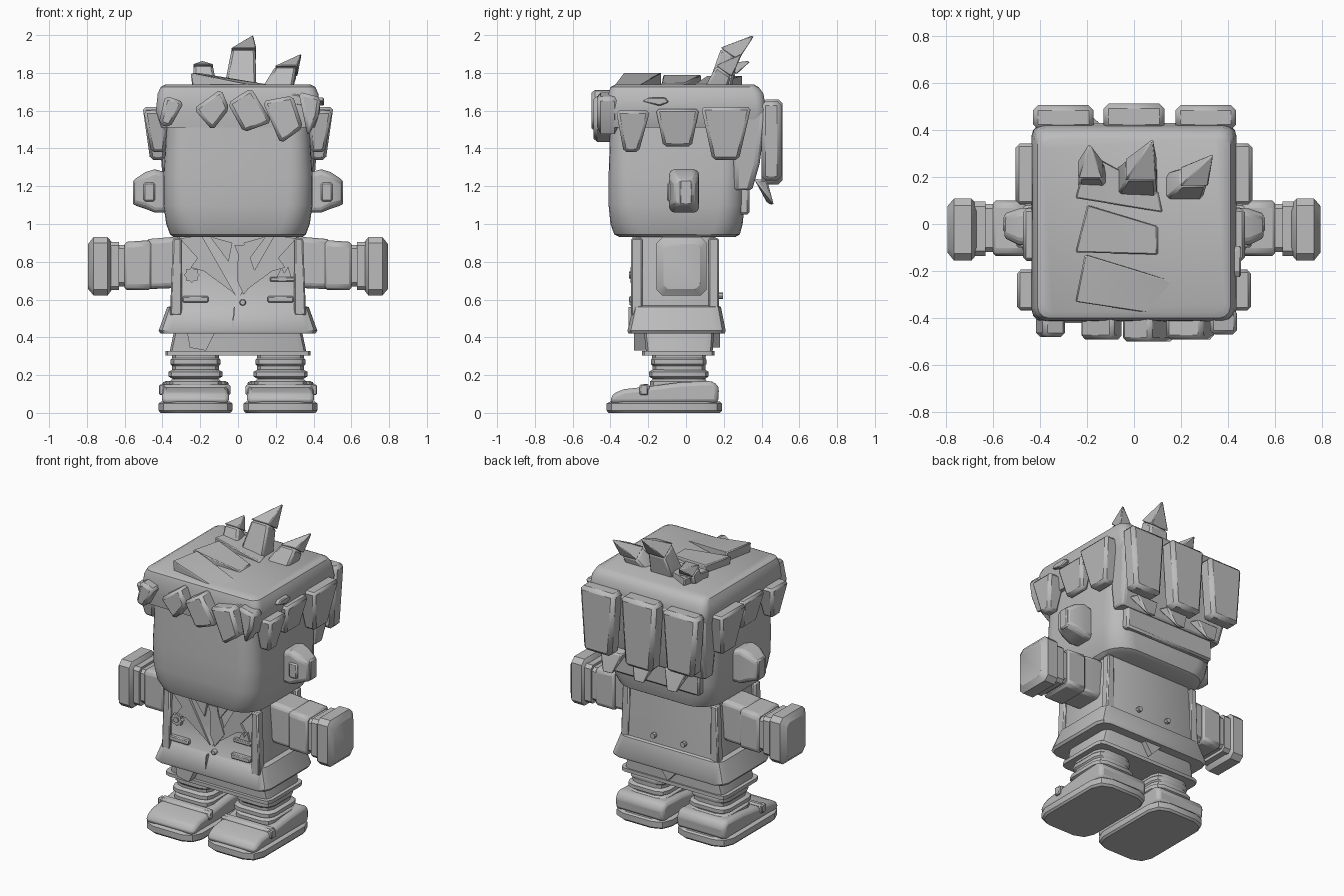
import bpy, bmesh, math
from mathutils import Vector

mat = bpy.data.materials.new("plain_grey")
mat.diffuse_color = (0.5, 0.5, 0.5, 1)


def finish(name, bm, bevel=0.0, segs=1):
    bmesh.ops.recalc_face_normals(bm, faces=bm.faces[:])
    me = bpy.data.meshes.new(name)
    bm.to_mesh(me)
    bm.free()
    me.materials.append(mat)
    ob = bpy.data.objects.new(name, me)
    bpy.context.collection.objects.link(ob)
    if bevel:
        m = ob.modifiers.new("bevel", "BEVEL")
        m.width, m.segments, m.limit_method = bevel, segs, 'ANGLE'
        m.angle_limit = math.radians(35)
    bpy.ops.object.select_all(action='DESELECT')
    ob.select_set(True)
    bpy.context.view_layer.objects.active = ob
    bpy.ops.object.shade_smooth_by_angle(angle=math.radians(32))
    return ob


def orient(axis, a, b, t):
    """Place section coordinates (a, b) at distance t along an axis."""
    return {'x': (t, a, b), 'y': (a, t, b), 'z': (a, b, t)}[axis]


def loft(name, rings, axis='z', n=1, bevel=0.0):
    """Stack of rounded rectangles: (t, a0, a1, b0, b1, corner radius)."""
    bm = bmesh.new()
    loops = []
    for t, a0, a1, b0, b1, r in rings:
        loop = []
        corners = ((a1 - r, b1 - r), (a0 + r, b1 - r), (a0 + r, b0 + r), (a1 - r, b0 + r))
        for q, (ca, cb) in enumerate(corners):
            for i in range(n + 1):
                w = (q + i / n) * math.pi / 2
                loop.append(bm.verts.new(orient(axis, ca + r * math.cos(w), cb + r * math.sin(w), t)))
        loops.append(loop)
    for A, B in zip(loops, loops[1:]):
        for i in range(len(A)):
            j = (i + 1) % len(A)
            bm.faces.new((A[i], A[j], B[j], B[i]))
    bm.faces.new(loops[0])
    bm.faces.new(loops[-1])
    return finish(name, bm, bevel)


def prism(name, pts, t0, t1, axis='y', bevel=0.0, segs=1):
    """Outline extruded from t0 to t1."""
    bm = bmesh.new()
    A, B = [[bm.verts.new(orient(axis, a, b, t)) for a, b in pts] for t in (t0, t1)]
    for i in range(len(A)):
        j = (i + 1) % len(A)
        bm.faces.new((A[i], A[j], B[j], B[i]))
    bm.faces.new(A)
    bm.faces.new(B)
    return finish(name, bm, bevel, segs)


def hull(name, pts, bevel=0.0):
    bm = bmesh.new()
    for p in pts:
        bm.verts.new(p)
    bmesh.ops.convex_hull(bm, input=bm.verts[:])
    bmesh.ops.dissolve_limit(bm, angle_limit=0.03, verts=bm.verts[:], edges=bm.edges[:])
    return finish(name, bm, bevel)


def rect(a0, a1, b0, b1):
    return [(a0, b0), (a1, b0), (a1, b1), (a0, b1)]


def disc(cx, cz, r, n=12, teeth=0.0):
    return [(cx + (r - teeth * (i % 2)) * math.cos(i * math.tau / n),
             cz + (r - teeth * (i % 2)) * math.sin(i * math.tau / n)) for i in range(n)]


# Head: bulging rounded block
loft("head", [(0.93, -.34, .34, -.35, .26, .15), (0.945, -.36, .36, -.38, .285, .15),
              (1.0, -.38, .38, -.40, .30, .14), (1.1, -.395, .395, -.41, .31, .13),
              (1.25, -.395, .395, -.41, .31, .12), (1.4, -.385, .385, -.405, .31, .11),
              (1.6, -.375, .375, -.40, .31, .1)], n=6)

# Hair cap, back mass and nape
loft("hair_cap", [(1.51, -.405, .405, -.41, .40, .05), (1.60, -.435, .435, -.415, .425, .05),
                  (1.69, -.425, .425, -.41, .41, .05), (1.725, -.41, .41, -.40, .385, .05),
                  (1.738, -.385, .385, -.375, .36, .04)], n=3)
loft("hair_back", [(1.18, -.385, .385, .25, .35, .02), (1.32, -.40, .40, .25, .39, .02),
                   (1.62, -.425, .425, .25, .43, .02)], bevel=.01)
prism("nape", rect(-.33, .33, 1.05, 1.25), .28, .335, bevel=.012)

# Back hair panels
for cx, zb, zt, y1 in ((-.30, 1.25, 1.65, .505), (0, 1.21, 1.66, .512), (.305, 1.23, 1.65, .505)):
    prism("back_panel", [(cx - .10, zb), (cx + .10, zb), (cx + .13, zt), (cx - .13, zt)],
          .40, y1, bevel=.022)
for cx in (-.22, .02, .25):
    hull("nape_tuft", [(cx - .09, .36, 1.24), (cx + .09, .36, 1.24), (cx - .08, .43, 1.23),
                       (cx + .08, .43, 1.23), (cx - .03, .46, 1.10), (cx + .04, .465, 1.10),
                       (cx, .43, 1.11)], bevel=.008)

# Side tufts, both sides: top y range, bottom y range, bottom z, top z, thickness
for s in (-1, 1):
    for y0, y1, b0, b1, zb, zt, xo in ((-.37, -.19, -.33, -.25, 1.38, 1.60, .50),
                                       (-.16, .07, -.12, .03, 1.41, 1.61, .475),
                                       (.08, .345, .14, .28, 1.34, 1.62, .505)):
        hull("side_tuft", [(s * x, y, z) for x, y, z in
                           [(.37, y0, zt), (.37, y1, zt), (xo, y0, zt), (xo, y1, zt),
                            (.385, b0, zb), (.385, b1, zb), (xo - .04, b0, zb), (xo - .04, b1, zb)]],
             bevel=.016)
prism("side_lock", [(-.23, 1.65), (-.20, 1.67), (-.11, 1.67), (-.09, 1.645), (-.14, 1.625)],
      .40, .455, 'x', bevel=.006)

# Fringe tufts
for pts, y0 in (([(-.42, 1.53), (-.385, 1.68), (-.285, 1.645), (-.36, 1.51)], -.48),
                ([(-.235, 1.61), (-.09, 1.715), (-.045, 1.61), (-.135, 1.495)], -.49),
                ([(-.055, 1.64), (.07, 1.72), (.18, 1.54), (.03, 1.485)], -.50),
                ([(.13, 1.65), (.29, 1.68), (.345, 1.51), (.225, 1.425)], -.49),
                ([(.32, 1.70), (.44, 1.67), (.425, 1.57), (.37, 1.46)], -.47)):
    prism("fringe_tuft", pts, y0, -.36, bevel=.018)

# Sloping slabs combed over the crown
for quad, z1 in (([(-.25, -.33), (-.21, -.13), (.15, -.24), (.41, -.43)], (1.80, 1.80, 1.74, 1.665)),
                 ([(-.25, -.12), (-.20, .08), (.10, -.01), (.10, -.13)], (1.79, 1.79, 1.745, 1.745)),
                 ([(-.25, .11), (-.20, .30), (.10, .14), (.12, .05)], (1.785, 1.785, 1.745, 1.745))):
    hull("crown_slab", [(x, y, z) for (x, y), z in zip(quad, z1)] +
         [(x + .01, y, min(z - .05, 1.70)) for (x, y), z in zip(quad, z1)], bevel=.006)


# Crown spikes: square stem, then a swept-back point
def spike(c0, w0, c1, w1, tip):
    c0, c1, tip = Vector(c0), Vector(c1), Vector(tip)
    sq = ((-1, -1), (1, -1), (1, 1), (-1, 1))
    base = [c0 + Vector((a * w0, b * w0 * .75, 0)) for a, b in sq]
    mid = [c1 + Vector((a * w1, b * w1 * .7, -b * w1 * .5)) for a, b in sq]
    hull("spike_stem", base + mid, bevel=.012)
    hull("spike_point", [c1 + (m - c1) * 1.08 for m in mid] + [tip], bevel=.005)


spike((-.17, .18, 1.70), .065, (-.185, .23, 1.82), .05, (-.19, .345, 1.865))
spike((.01, .17, 1.70), .088, (.03, .23, 1.90), .062, (.08, .365, 2.003))
spike((.20, .15, 1.70), .085, (.255, .20, 1.81), .055, (.338, .30, 1.905))

for s in (-1, 1):
    # Ears
    loft("ear", [(s * .37, -.08, .07, 1.06, 1.27, .02), (s * .44, -.09, .07, 1.06, 1.29, .02),
                 (s * .49, -.09, .065, 1.08, 1.275, .025), (s * .55, -.06, .045, 1.10, 1.235, .02)],
         'x', bevel=.008)
    prism("ear_inner", rect(-.035, .035, 1.10, 1.235), s * .52, s * .556, 'x', bevel=.008)
    prism("ear_front", rect(min(s * .44, s * .50), max(s * .44, s * .50), 1.12, 1.22),
          -.10, -.05, bevel=.008)

    # Arms: sleeve, cuffs and hand
    loft("sleeve", [(s * .28, -.12, .08, .67, .93, .02), (s * .36, -.125, .085, .66, .93, .02),
                    (s * .48, -.12, .08, .655, .92, .02)], 'x', bevel=.008)
    loft("forearm", [(s * .46, -.135, .10, .65, .915, .02), (s * .60, -.135, .10, .65, .905, .02)],
         'x', bevel=.012)
    loft("cuff", [(s * .59, -.12, .085, .67, .89, .02), (s * .65, -.12, .085, .67, .89, .02)], 'x')
    loft("wrist", [(s * .63, -.135, .095, .65, .905, .02), (s * .68, -.135, .095, .65, .905, .02)], 'x')
    loft("hand", [(s * .665, -.125, .08, .655, .90, .03), (s * .69, -.155, .108, .622, .93, .03),
                  (s * .765, -.155, .108, .622, .93, .03), (s * .793, -.12, .075, .655, .895, .025)], 'x')

    # Jacket corner strips and pockets
    for y0, y1 in ((-.29, -.23), (.12, .175)):
        prism("jacket_strip", [(s * .295, .515), (s * .36, .515), (s * .345, .925), (s * .30, .925)],
              y0, y1, bevel=.008)
    cx = s * .225
    prism("pocket", rect(cx - .07, cx + .07, .585, .618), -.302, -.25, bevel=.006)
    prism("back_button", disc(s * .11, .62, .017, 8), .15, .195)

    # Legs with rings
    loft("leg", [(.08, cx - .12, cx + .12, -.17, .10, .06), (.32, cx - .125, cx + .125, -.18, .105, .06)],
         n=2)
    for z, g in ((.27, 0), (.205, .012), (.155, .005)):
        loft("sock_ring", [(z - .025, cx - .12, cx + .12, -.175, .10, .06),
                           (z - .012, cx - .132 - g, cx + .132 + g, -.185 - g, .108 + g, .06),
                           (z + .012, cx - .132 - g, cx + .132 + g, -.185 - g, .108 + g, .06),
                           (z + .025, cx - .12, cx + .12, -.175, .10, .06)], n=2)

    # Shoes
    loft("sole", [(0, cx - .185, cx + .185, -.41, .18, .09), (.012, cx - .195, cx + .195, -.42, .19, .09),
                  (.05, cx - .195, cx + .195, -.42, .19, .09), (.06, cx - .18, cx + .18, -.40, .18, .09)],
         n=2)
    prism("shoe_upper", [(.17, .05), (.175, .14), (.14, .17), (-.03, .162), (-.20, .14), (-.33, .125),
                         (-.39, .10), (-.405, .05)], cx - .178, cx + .178, 'x', bevel=.045, segs=2)
    prism("shoe_strap", [(-.25, .09), (-.20, .09), (-.19, .155), (-.24, .15)],
          cx - .185, cx + .185, 'x', bevel=.012)
    prism("shoe_buckle", rect(-.245, -.20, .095, .15), s * .39, s * .418, 'x', bevel=.006)

# Jacket with flared hem
loft("jacket", [(.42, -.41, .41, -.305, .205, .06), (.435, -.42, .42, -.31, .21, .06),
                (.56, -.375, .375, -.28, .185, .05), (.568, -.345, .345, -.275, .172, .04),
                (.75, -.335, .335, -.27, .165, .04), (.94, -.32, .32, -.262, .155, .04)], n=2)
prism("front_seam", [(-.035, .435), (-.028, .435), (-.015, .56), (-.022, .56)], -.305, -.26)

# Shorts with bottom rim
loft("shorts", [(.31, -.365, .365, -.21, .14, .04), (.45, -.335, .335, -.225, .15, .04)], n=2)
loft("shorts_rim", [(.305, -.385, .385, -.232, .15, .04), (.328, -.385, .385, -.232, .15, .04)], n=2)
prism("front_shirt_tail", [(-.27, .43), (-.255, .345), (-.17, .33), (-.12, .43)], -.275, -.20)
prism("back_shirt_tail", [(-.07, .43), (.07, .43), (.01, .345)], .10, .18)

# Lapels, tie and button
for s in (-1, 1):
    prism("lapel", [(s * .31, .925), (s * .19, .935), (s * .01, .62), (s * .03, .64), (s * .18, .75),
                    (s * .25, .77), (s * .215, .82)], -.282, -.24)
    prism("collar", [(s * .15, .935), (s * .03, .90), (s * .05, .80)], -.282, -.24)
prism("tie", [(-.02, .89), (.05, .89), (.055, .85), (.10, .72), (.03, .625), (-.005, .70), (.0, .84)],
      -.289, -.24)
prism("jacket_button", disc(.025, .585, .018, 8), -.298, -.25, bevel=.004)

# Badge, chest pocket and handkerchief
prism("badge", disc(-.245, .73, .042, 16, .010), -.295, -.24)
prism("badge_centre", disc(-.245, .73, .018, 8), -.302, -.24)
prism("chest_pocket", rect(.17, .30, .695, .72), -.295, -.24, bevel=.005)
prism("handkerchief", [(.20, .71), (.23, .77), (.245, .74), (.265, .775), (.285, .71)], -.284, -.24)
